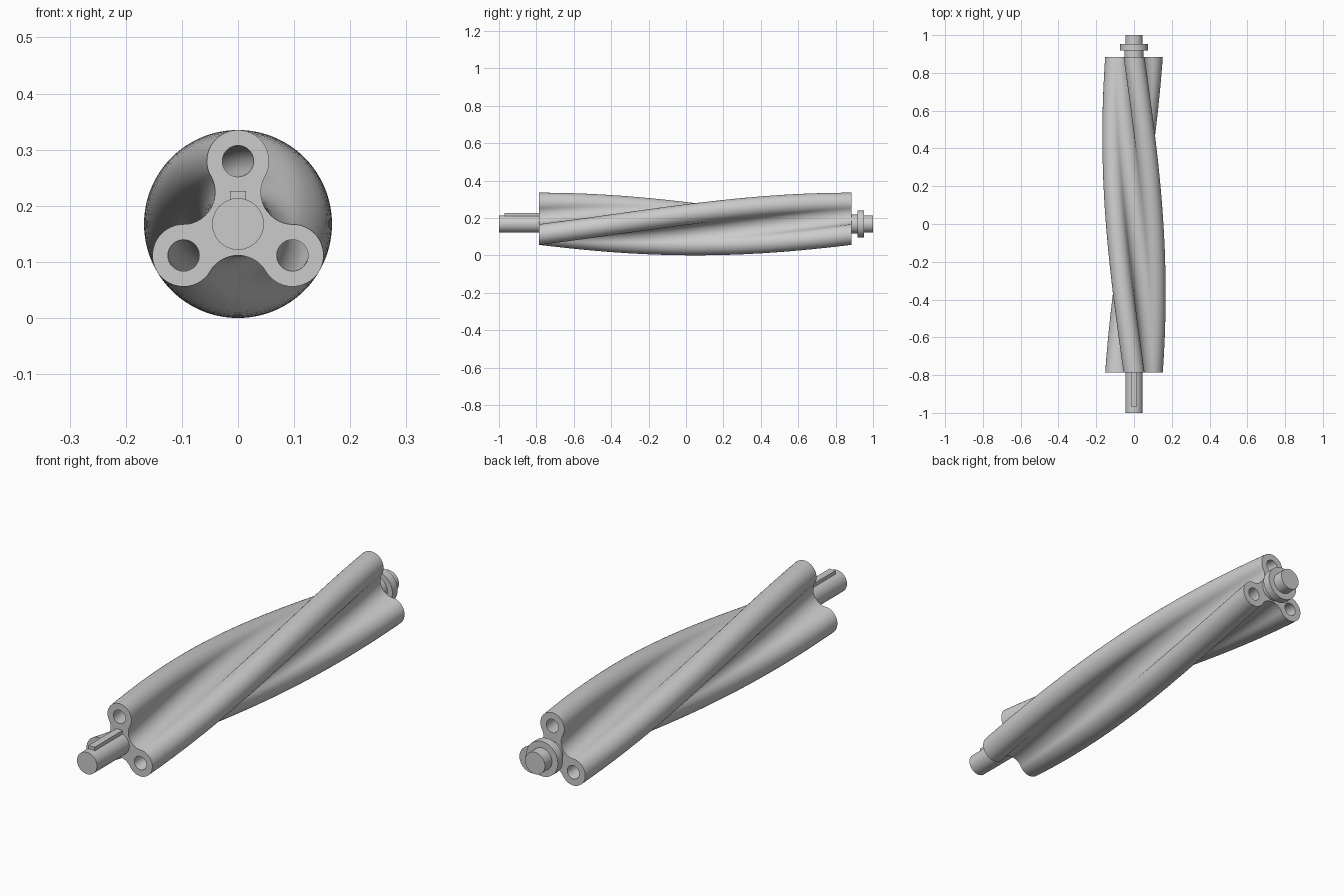
import bpy, bmesh
from math import sin, cos, radians, pi, hypot, atan2, degrees

if "Cube" in bpy.data.objects:
    bpy.data.objects.remove(bpy.data.objects["Cube"])

ZC = 0.1675                       # height of the shaft axis
Y0, Y1 = -0.785, 0.885            # rotor ends
TWIST = radians(120)
LOBE_D, LOBE_R, HOLE_R = 0.112, 0.0555, 0.028
VALLEY_D, VALLEY_R = 0.114, 0.058
LAYERS = 72


def finish(bm, name):
    bmesh.ops.recalc_face_normals(bm, faces=bm.faces)
    me = bpy.data.meshes.new(name)
    bm.to_mesh(me)
    bm.free()
    ob = bpy.data.objects.new(name, me)
    bpy.context.collection.objects.link(ob)
    bpy.context.view_layer.objects.active = ob
    ob.select_set(True)
    bpy.ops.object.shade_smooth_by_angle(angle=radians(30))
    ob.select_set(False)
    return ob


def arc(dist, direction, r, a0, a1, n):
    """Arc about a centre at polar (dist, direction); angles in degrees."""
    cx, cz = dist * cos(radians(direction)), dist * sin(radians(direction))
    return [(cx + r * cos(radians(a0 + (a1 - a0) * i / n)),
             cz + r * sin(radians(a0 + (a1 - a0) * i / n))) for i in range(n)]


# Three-lobed cross-section: convex tips joined by tangent valleys
vx, vz = VALLEY_D * cos(pi / 3) - LOBE_D, VALLEY_D * sin(pi / 3)
tangent = degrees(atan2(vz, vx))
outline, holes = [], []
for d in (90, 210, 330):
    outline += arc(LOBE_D, d, LOBE_R, d - tangent, d + tangent, 28)
    outline += arc(VALLEY_D, d + 60, VALLEY_R, d + tangent + 180,
                   d + 300 - tangent, 14)
    holes.append(arc(LOBE_D, d, HOLE_R, 0, 360, 28))

# Rotor body: sweep outline and holes along y with a twist
bm = bmesh.new()
end_edges = ([], [])
for loop in [outline] + holes:
    n = len(loop)
    rings = []
    for k in range(LAYERS + 1):
        t = k / LAYERS
        c, s = cos(TWIST * t), sin(TWIST * t)
        rings.append([bm.verts.new((x * c - z * s, Y0 + (Y1 - Y0) * t,
                                    ZC + x * s + z * c)) for x, z in loop])
    for a, b in zip(rings, rings[1:]):
        for i in range(n):
            j = (i + 1) % n
            bm.faces.new((a[i], a[j], b[j], b[i]))
    for ring, edges in zip((rings[0], rings[-1]), end_edges):
        edges += [bm.edges.get((ring[i], ring[(i + 1) % n])) for i in range(n)]
for edges, side in zip(end_edges, (-1, 1)):
    bmesh.ops.triangle_fill(bm, edges=edges, use_beauty=True,
                            normal=(0, side, 0))
finish(bm, "twisted_rotor")


def turned(name, profile, n=64):
    """Lathe a list of (y, radius) steps about the shaft axis."""
    bm = bmesh.new()
    rings = [[bm.verts.new((r * cos(2 * pi * i / n), y, ZC + r * sin(2 * pi * i / n)))
              for i in range(n)] for y, r in profile]
    for a, b in zip(rings, rings[1:]):
        for i in range(n):
            j = (i + 1) % n
            bm.faces.new((a[i], a[j], b[j], b[i]))
    bm.faces.new(rings[0])
    bm.faces.new(rings[-1])
    finish(bm, name)


# Drive shaft at the front, stepped shaft with collar at the back
turned("drive_shaft", [(-1, 0.046), (Y0 + 0.005, 0.046)])
turned("collared_shaft", [(Y1 - 0.005, 0.05), (0.918, 0.05), (0.918, 0.073),
                          (0.953, 0.073), (0.953, 0.046), (1, 0.046)])

# Key on top of the drive shaft
bm = bmesh.new()
bmesh.ops.create_cube(bm, size=1)
for v in bm.verts:
    v.co = (v.co.x * 0.029,
            -0.97 if v.co.y < 0 else Y0 + 0.005,
            ZC + (0.03 if v.co.z < 0 else 0.059))
finish(bm, "shaft_key")
